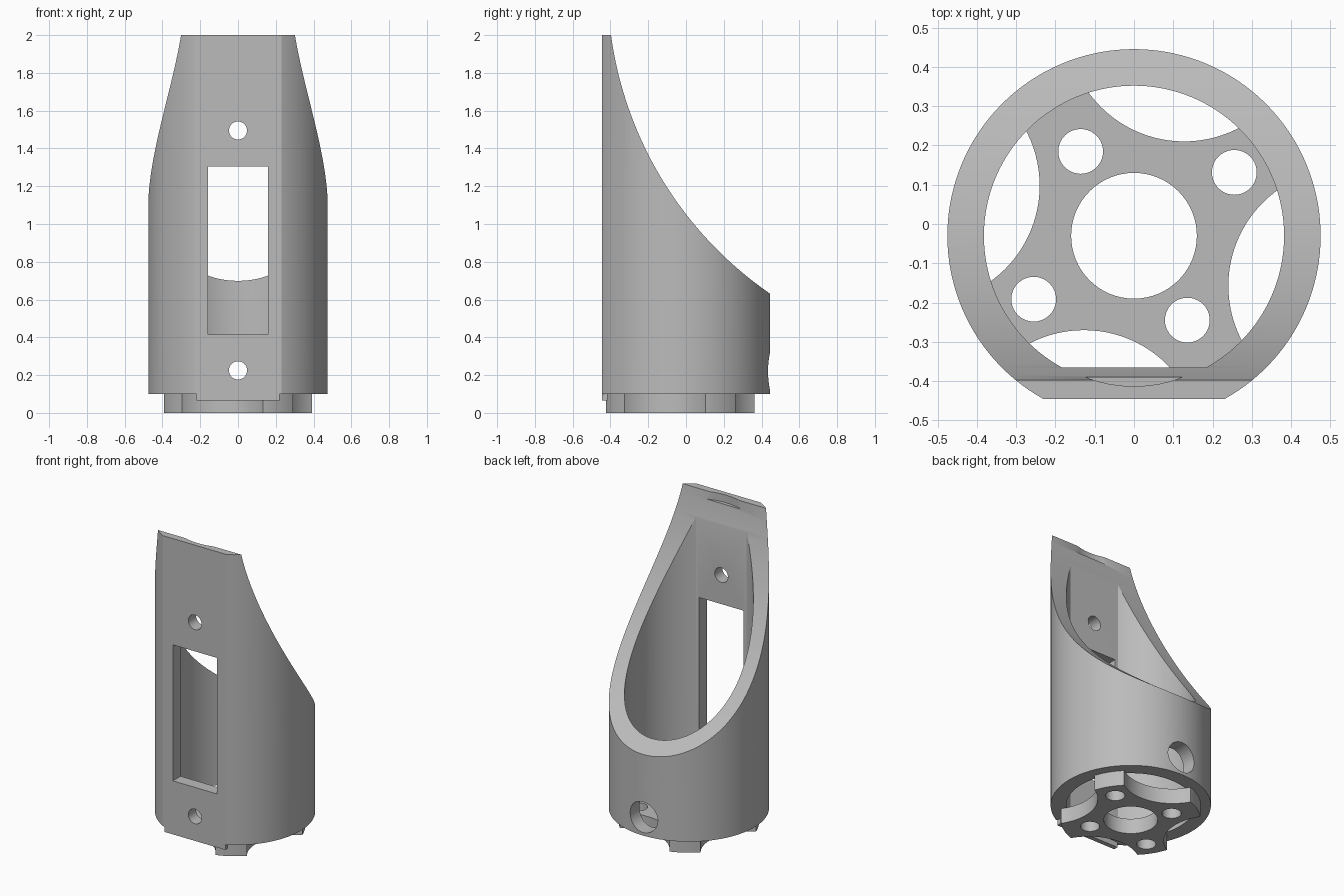
import bpy, bmesh, math
from mathutils import Vector

cube = bpy.data.objects.get("Cube")
if cube:
    bpy.data.objects.remove(cube, do_unlink=True)

grey = bpy.data.materials.new("plain grey")
grey.use_nodes = True
grey.diffuse_color = (0.5, 0.5, 0.5, 1)
grey.node_tree.nodes["Principled BSDF"].inputs["Base Color"].default_value = (0.5, 0.5, 0.5, 1)

CY = -0.03       # tube axis
FRONT = -0.445   # flat front face


def prism(name, pts, axis, lo, hi):
    """Extrude a 2D outline along x (y,z outline), y (x,z) or z (x,y)."""
    place = {"x": lambda a, b, t: (t, a, b),
             "y": lambda a, b, t: (a, t, b),
             "z": lambda a, b, t: (a, b, t)}[axis]
    bm = bmesh.new()
    face = bm.faces.new([bm.verts.new(place(a, b, lo)) for a, b in pts])
    ext = bmesh.ops.extrude_face_region(bm, geom=[face])
    moved = [v for v in ext["geom"] if isinstance(v, bmesh.types.BMVert)]
    bmesh.ops.translate(bm, verts=moved, vec=Vector(place(0, 0, hi - lo)))
    bmesh.ops.recalc_face_normals(bm, faces=bm.faces)
    mesh = bpy.data.meshes.new(name)
    bm.to_mesh(mesh)
    bm.free()
    obj = bpy.data.objects.new(name, mesh)
    bpy.context.collection.objects.link(obj)
    mesh.materials.append(grey)
    return obj


def arc(cx, cy, r, start, end, n):
    steps = [math.radians(start + (end - start) * i / n) for i in range(n + 1)]
    return [(cx + r * math.cos(t), cy + r * math.sin(t)) for t in steps]


def circle(cx, cy, r, n=64):
    return arc(cx, cy, r, 0, 360, n)[:-1]


def flat_circle(r, flat_y):
    """Circle about the tube axis with its front cut off straight."""
    a = math.degrees(math.asin((flat_y - CY) / r))
    return arc(0, CY, r, a, 180 - a, 120)


def rect(x, lo, hi):
    return [(-x, lo), (x, lo), (x, hi), (-x, hi)]


def cut(obj, cutters):
    for c in cutters:
        c.hide_render = True
        mod = obj.modifiers.new("cut", "BOOLEAN")
        mod.operation = "DIFFERENCE"
        mod.solver = "EXACT"
        mod.object = c
        bpy.context.view_layer.objects.active = obj
        bpy.ops.object.modifier_apply(modifier=mod.name)
        bpy.data.objects.remove(c, do_unlink=True)


def smooth(obj):
    bpy.ops.object.select_all(action="DESELECT")
    obj.select_set(True)
    bpy.context.view_layer.objects.active = obj
    bpy.ops.object.shade_smooth_by_angle(angle=math.radians(25))


# Tubular shell with a flat front and a scooped, sloping top
shell = prism("tube_shell", flat_circle(0.475, FRONT), "z", 0.1, 2.0)
scoop = arc(1.571, 2.267, 1.986, 184.8, 240.7, 64) + [(0.6, 2.1)]
cut(shell, [
    prism("bore", flat_circle(0.382, -0.365), "z", 0, 2.2),
    prism("scoop", scoop, "x", -0.7, 0.7),
    prism("top_notch", circle(0, -0.075, 0.338, 96), "z", 1.95, 2.2),
    prism("window", rect(0.16, 0.415, 1.305), "y", -0.6, -0.2),
    prism("upper_screw_hole", circle(0, 1.495, 0.048, 32), "y", -0.6, -0.2),
    prism("lower_screw_hole", circle(0, 0.225, 0.048, 32), "y", -0.6, -0.2),
    prism("back_access_hole", circle(0, 0.22, 0.1), "y", 0.2, 0.6),
])
smooth(shell)

# Four-armed base plate with scalloped sides and mounting holes
base = prism("base_plate", circle(0, CY, 0.415, 128), "z", 0, 0.1)
cutters = [prism("centre_hole", circle(0, CY, 0.16), "z", -0.1, 0.3)]
for i in range(4):
    a = math.radians(76.7 + 90 * i)
    cutters.append(prism("scallop", circle(0.555 * math.cos(a), CY + 0.555 * math.sin(a), 0.3, 96),
                         "z", -0.1, 0.3))
    a = math.radians(32.3 + 90 * i)
    r = (0.302, 0.254)[i % 2]
    cutters.append(prism("mount_hole", circle(r * math.cos(a), CY + r * math.sin(a), 0.057, 40),
                         "z", -0.1, 0.3))
cut(base, cutters)
smooth(base)

# Small lip hanging under the flat front
prism("front_lip", rect(0.22, FRONT, -0.415), "z", 0.065, 0.1)
